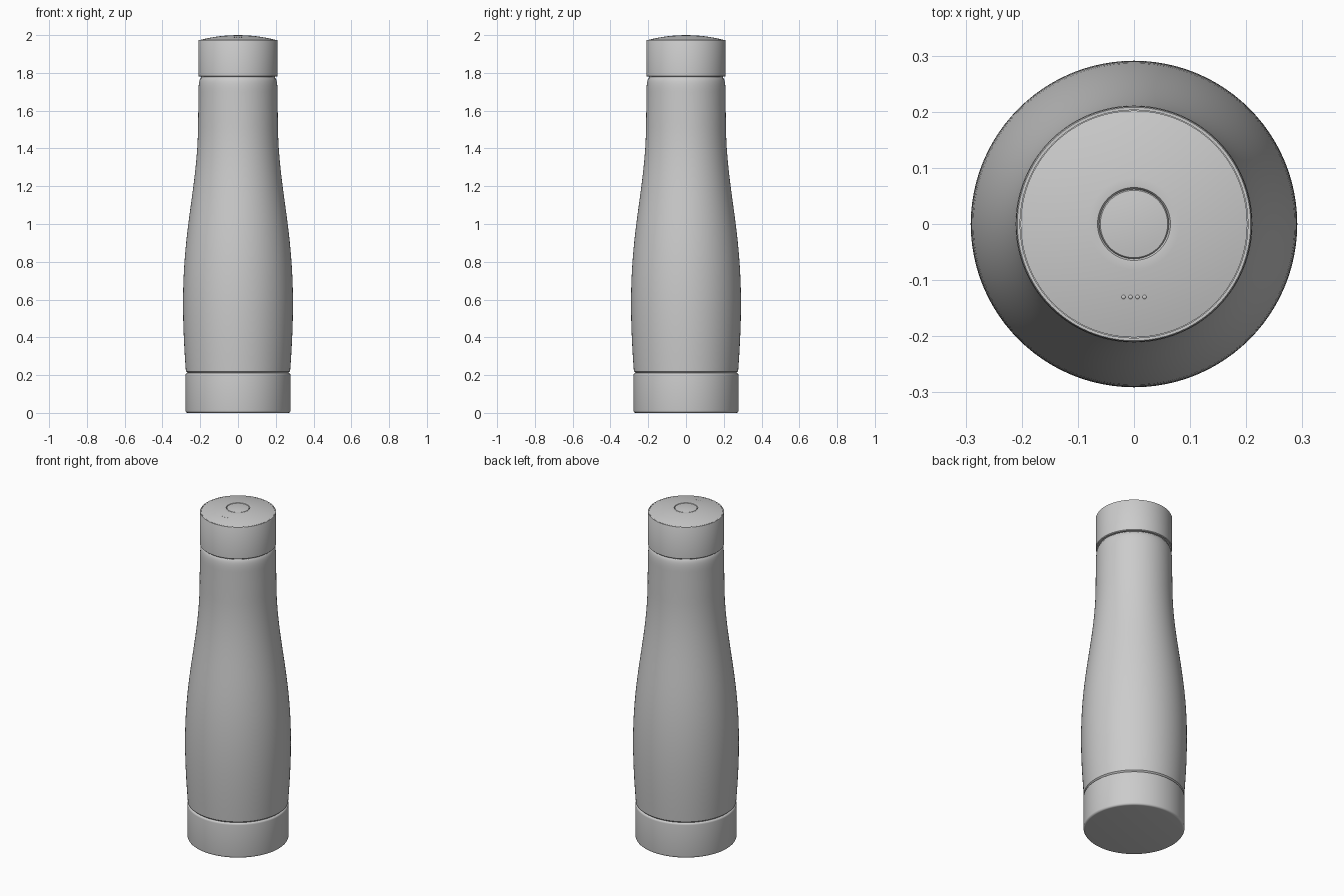
import bpy
import bmesh
import math
from mathutils import Vector
from mathutils.geometry import interpolate_bezier

SEGMENTS = 96

cube = bpy.data.objects.get("Cube")
if cube:
    bpy.data.objects.remove(cube, do_unlink=True)

# Single satin grey for the whole bottle
grey = bpy.data.materials.new("satin grey")
grey.use_nodes = True
colour = (0.6, 0.6, 0.6, 1)
grey.diffuse_color = colour
grey.node_tree.nodes["Principled BSDF"].inputs["Base Color"].default_value = colour


def finish(name, bm):
    bmesh.ops.recalc_face_normals(bm, faces=bm.faces)
    mesh = bpy.data.meshes.new(name)
    bm.to_mesh(mesh)
    bm.free()
    mesh.materials.append(grey)
    obj = bpy.data.objects.new(name, mesh)
    bpy.context.collection.objects.link(obj)
    bpy.ops.object.select_all(action='DESELECT')
    obj.select_set(True)
    bpy.context.view_layer.objects.active = obj
    bpy.ops.object.shade_smooth_by_angle(angle=math.radians(35))
    return obj


def lathe(name, profile):
    """Turn a list of (radius, height) points around the z axis."""
    bm = bmesh.new()
    verts = [bm.verts.new((r, 0, z)) for r, z in profile]
    edges = [bm.edges.new(pair) for pair in zip(verts, verts[1:])]
    bmesh.ops.spin(bm, geom=verts + edges, cent=(0, 0, 0), axis=(0, 0, 1),
                   angle=math.tau, steps=SEGMENTS)
    bmesh.ops.remove_doubles(bm, verts=bm.verts, dist=0.00005)
    return finish(name, bm)


def bezier(a, b, c, d, steps):
    points = interpolate_bezier(*[Vector((r, z, 0)) for r, z in (a, b, c, d)], steps)
    return [(p.x, p.y) for p in points]


def fillet(r, z, size, start, steps=5):
    """Quarter round about (r, z), from the given angle, turning left."""
    angles = [math.radians(start + 90 * i / steps) for i in range(steps + 1)]
    return [(r + size * math.cos(a), z + size * math.sin(a)) for a in angles]


def dome(r):
    return 2 - 0.026 * (r / 0.202) ** 2


# Base cup with rounded edges
lathe("base", [(0, 0)] + fillet(0.266, 0.012, 0.012, -90)
      + fillet(0.266, 0.2, 0.012, 0) + [(0.262, 0.212), (0, 0.212)])

# Bulging body, narrowing to a neck with a rounded shoulder
lathe("body", [(0, 0.21), (0.266, 0.21), (0.274, 0.218)]
      + bezier((0.276, 0.22), (0.284, 0.33), (0.291, 0.45), (0.291, 0.58), 14)
      + bezier((0.291, 0.58), (0.291, 1.0), (0.211, 1.2), (0.211, 1.55), 28)[1:]
      + [(0.209, 1.69)]
      + bezier((0.209, 1.7), (0.209, 1.74), (0.206, 1.765), (0.197, 1.774), 8)
      + [(0, 1.774)])

# Dark gap between neck and cap
lathe("neck_gap", [(0.195, 1.76), (0.195, 1.79)])

# Cap shell with a thin flat rim
lathe("cap", [(0, 1.78), (0.206, 1.78), (0.21, 1.784), (0.21, 1.97),
              (0.208, 1.974), (0.203, 1.974), (0.203, 1.971), (0.15, 1.971)])

# Domed lid insert, dipping into a groove around the button
lid_radii = [0.202 - 0.0134 * i for i in range(11)]
lathe("lid_dome", [(0.202, 1.97)] + [(r, dome(r)) for r in lid_radii]
      + [(0.065, 1.9965), (0.063, 1.994), (0.062, 1.991)])

# Round button
lathe("button", [(0.062, 1.991), (0.061, 1.9945)]
      + [(0.06 * (1 - i / 6), 2 - 0.0045 * (1 - i / 6) ** 2) for i in range(7)])

# Row of four small indicator lights on the lid
bm = bmesh.new()
for i in range(4):
    x, y = (i - 1.5) * 0.0125, -0.13
    dot = bmesh.ops.create_uvsphere(bm, u_segments=16, v_segments=8, radius=0.0036)
    bmesh.ops.scale(bm, verts=dot["verts"], vec=(1, 1, 0.4))
    bmesh.ops.translate(bm, verts=dot["verts"], vec=(x, y, dome(math.hypot(x, y))))
finish("indicator_lights", bm)
